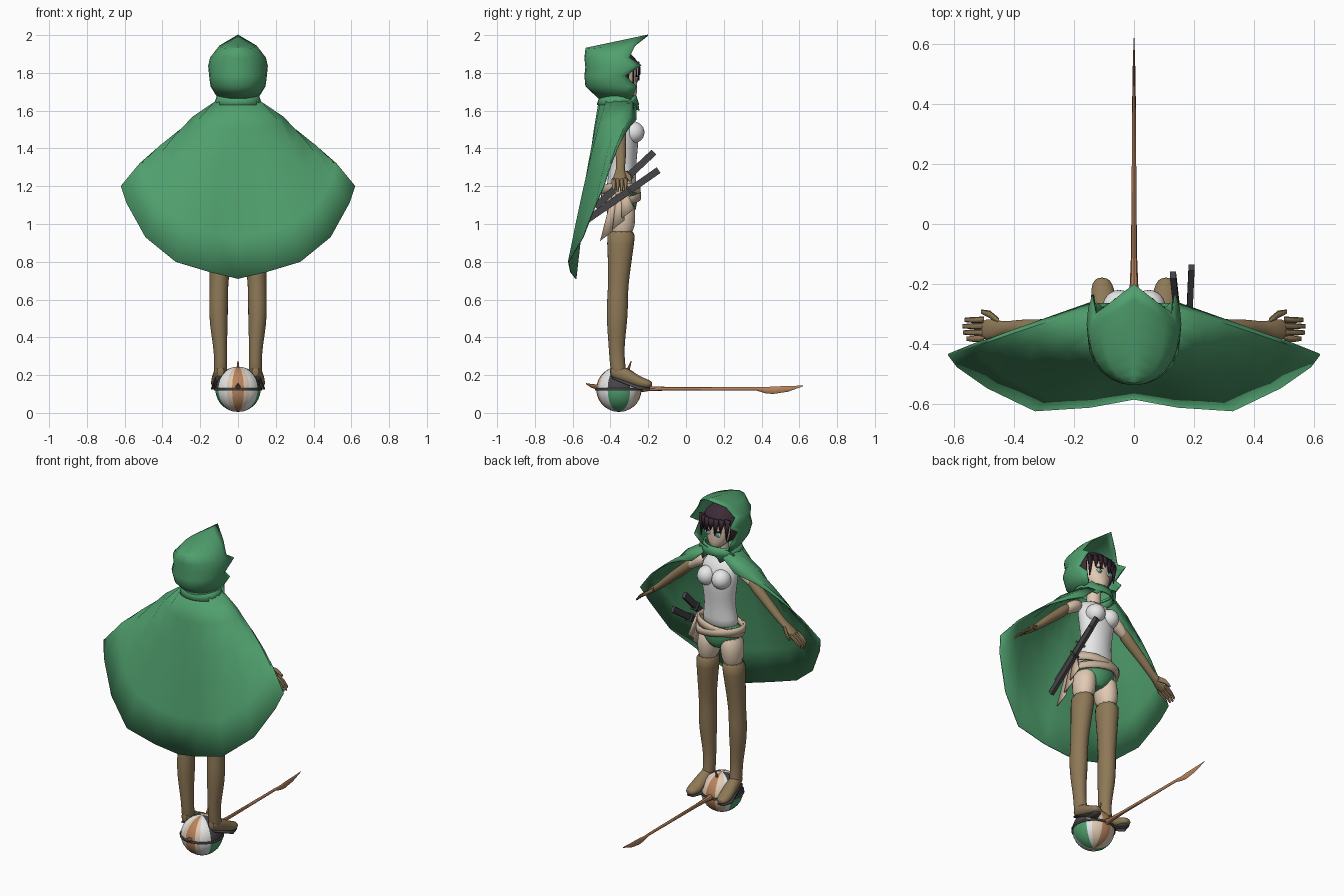
import bpy, bmesh
from math import sin, cos, pi, atan2, radians
from mathutils import Vector

if "Cube" in bpy.data.objects:
    bpy.data.objects.remove(bpy.data.objects["Cube"])


def material(name, r, g, b):
    m = bpy.data.materials.new(name)
    m.use_nodes = True
    m.diffuse_color = (r, g, b, 1)
    m.node_tree.nodes["Principled BSDF"].inputs["Base Color"].default_value = (r, g, b, 1)
    return m


GREEN = material("cloak green", .08, .35, .155)
BROWN = material("glove brown", .27, .19, .095)
SKIN = material("skin", .75, .59, .45)
WHITE = material("white cloth", .8, .8, .8)
CREAM = material("sash cream", .62, .48, .35)
DARK = material("dark grey", .06, .06, .065)
HAIR = material("hair plum", .045, .025, .038)
WOOD = material("wood", .48, .23, .11)
IRIS = material("iris green", .1, .45, .3)


def build(name, bm, mats, mirror=False, subsurf=0, thick=0, angle=40):
    """Turn a bmesh into an object with its modifiers."""
    bmesh.ops.recalc_face_normals(bm, faces=bm.faces)
    me = bpy.data.meshes.new(name)
    bm.to_mesh(me)
    bm.free()
    for m in mats:
        me.materials.append(m)
    me.shade_smooth()
    me.set_sharp_from_angle(angle=radians(angle))
    ob = bpy.data.objects.new(name, me)
    bpy.context.collection.objects.link(ob)
    if mirror:
        ob.modifiers.new("Mirror", "MIRROR").merge_threshold = .002
    if thick:
        s = ob.modifiers.new("Solidify", "SOLIDIFY")
        s.thickness, s.offset = thick, 0
    if subsurf:
        s = ob.modifiers.new("Subdivision", "SUBSURF")
        s.levels = s.render_levels = subsurf
    return ob


def grid(name, rows, mat, closed=False, caps=False, **kw):
    """Skin rows of points with quads."""
    bm = bmesh.new()
    vs = [[bm.verts.new(p) for p in row] for row in rows]
    n = len(rows[0])
    for a, b in zip(vs, vs[1:]):
        for i in range(n if closed else n - 1):
            j = (i + 1) % n
            bm.faces.new((a[i], a[j], b[j], b[i]))
    if caps:
        bm.faces.new(vs[0])
        bm.faces.new(vs[-1])
    return build(name, bm, [mat], **kw)


def loft(name, rings, mat, axis="z", sides=12, **kw):
    """Elliptical sections (x, y, z, radius, radius) across one axis."""
    rows = []
    for x, y, z, a, b in rings:
        row = []
        for i in range(sides):
            u, v = a * cos(2 * pi * i / sides), b * sin(2 * pi * i / sides)
            d = {"z": (u, v, 0), "x": (0, u, v), "y": (u, 0, v)}[axis]
            row.append(Vector((x, y, z)) + Vector(d))
        rows.append(row)
    return grid(name, rows, mat, closed=True, caps=True, **kw)


def ellipsoid(name, c, r, mat, rule=None, cut=None, mats=None, **kw):
    bm = bmesh.new()
    bmesh.ops.create_uvsphere(bm, u_segments=24, v_segments=14, radius=1)
    for v in bm.verts:
        v.co = Vector(c) + Vector([p * q for p, q in zip(v.co, r)])
    if cut:
        gone = [f for f in bm.faces if cut(f.calc_center_median())]
        bmesh.ops.delete(bm, geom=gone, context="FACES")
    if rule:
        for f in bm.faces:
            f.material_index = rule(f.calc_center_median() - Vector(c))
    return build(name, bm, mats or [mat], **kw)


def plate(name, pts, mat, thick=.008, **kw):
    bm = bmesh.new()
    bm.faces.new([bm.verts.new(p) for p in pts])
    return build(name, bm, [mat], thick=thick, **kw)


def band(name, c, rx, ry, h, mat, tilt=0, flare=0, **kw):
    """Upright strip around the body, tilted sideways."""
    ang = [2 * pi * i / 24 for i in range(24)]
    rows = [[(c[0] + (rx + flare * k) * cos(a), c[1] + (ry + flare * k) * sin(a),
              c[2] + k * h / 2 + tilt * cos(a)) for a in ang] for k in (-1, 0, 1)]
    return grid(name, rows, mat, closed=True, **kw)


# Cloak: neck ring, shoulder ring and hem, from the front opening to the back seam
neck = [Vector((.12 * sin(a), -.36 + .1 * cos(a), 1.65))
        for a in [radians(20 + 160 * i / 6) for i in range(7)]]
shoulder = [(.15, -.265, 1.55), (.2, -.3, 1.57), (.24, -.36, 1.565), (.22, -.42, 1.54),
            (.16, -.46, 1.52), (.08, -.48, 1.5), (0, -.485, 1.5)]
hem = [(.52, -.395, 1.32), (.62, -.435, 1.2), (.59, -.475, 1.11), (.49, -.545, .93),
       (.33, -.622, .8), (.147, -.61, .745), (0, -.583, .71)]
rows = [neck]
for t in (0, .25, .5, .75, 1):
    rows.append([Vector(s).lerp(Vector(e), t) + Vector((0, 0, .03 * sin(pi * t)))
                 for s, e in zip(shoulder, hem)])
grid("cloak", rows, GREEN, mirror=True, thick=.006)
band("cloak_collar", (0, -.36, 1.655), .115, .1, .05, GREEN, flare=-.008, thick=.01)
plate("collar_flap", [(0, -.26, 1.66), (.09, -.27, 1.68), (.12, -.31, 1.64),
                      (.06, -.25, 1.6)], GREEN, mirror=True)

# Hood: rows of height, half width, back, front edge and forward lift
rows = []
for z, w, back, front, lift in [(1.66, .1, -.455, -.29, 0), (1.73, .143, -.53, -.262, 0),
                                (1.785, .15, -.535, -.32, 0), (1.83, .155, -.53, -.235, .01),
                                (1.88, .145, -.535, -.3, 0), (1.925, .1, -.53, -.27, .02),
                                (1.93, 0, -.53, -.2, .07)]:
    row = []
    for i in range(9):
        a = .66 * pi * i / 8
        t = (1 - cos(a)) / (1 - cos(.66 * pi))
        row.append((w * sin(a), back + (front - back) * t, z + lift * t))
    rows.append(row)
grid("hood", rows, GREEN, mirror=True, thick=.006, angle=60)

# Head, hair and face
loft("head", [(0, -.3, 1.665, .02, .03), (0, -.315, 1.69, .055, .06), (0, -.335, 1.74, .085, .08),
              (0, -.345, 1.8, .093, .09), (0, -.345, 1.87, .08, .08),
              (0, -.345, 1.9, .03, .03)], SKIN, subsurf=1)
ellipsoid("hair", (0, -.355, 1.8), (.112, .108, .118), HAIR, thick=.006,
          cut=lambda p: p.z < 1.7 or (p.y > -.31 and p.z < 1.83))
for i, drop in enumerate([.1, .05, .07, .04, .06, .05, .11]):
    x = (i - 3) * .029
    y = -.246 - 4.5 * x * x
    plate("hair_bang", [(x - .018, y - .006, 1.86), (x + .018, y - .006, 1.86),
                        (x + .016, y, 1.83), (x + .004, y, 1.83 - drop),
                        (x - .016, y, 1.83)], HAIR)
ellipsoid("eye_white", (.037, -.261, 1.765), (.019, .005, .015), WHITE, mirror=True)
ellipsoid("iris", (.036, -.258, 1.765), (.011, .004, .015), IRIS, mirror=True)
plate("eyelash", [(.015, -.252, 1.779), (.058, -.266, 1.779), (.056, -.264, 1.785),
                  (.02, -.252, 1.786)], HAIR, thick=.004, mirror=True)
loft("neck", [(0, -.355, 1.56, .045, .04), (0, -.35, 1.7, .04, .04)], SKIN)

# Torso and hips
loft("white_top", [(0, -.345, 1.16, .126, .085), (0, -.34, 1.23, .107, .077),
                   (0, -.335, 1.31, .095, .072), (0, -.33, 1.4, .107, .077),
                   (0, -.33, 1.48, .12, .082), (0, -.345, 1.55, .12, .07),
                   (0, -.36, 1.6, .08, .05)], WHITE, sides=16, subsurf=1)
ellipsoid("chest", (.05, -.28, 1.485), (.056, .06, .058), WHITE, mirror=True)
loft("green_briefs", [(0, -.345, 1.03, .035, .06), (0, -.345, 1.08, .11, .085),
                      (0, -.345, 1.14, .14, .09), (0, -.345, 1.2, .118, .08)],
     GREEN, sides=16, subsurf=1)
band("upper_sash", (0, -.345, 1.175), .143, .096, .045, CREAM, tilt=.02, thick=.015)
band("lower_sash", (0, -.345, 1.15), .15, .098, .04, CREAM, tilt=-.025, thick=.015)

# Sash knot and hanging tails
ellipsoid("sash_knot", (.152, -.35, 1.17), (.022, .03, .03), CREAM)
for top, low, z in [(-.37, -.445, .91), (-.35, -.38, .97), (-.33, -.33, 1.03)]:
    plate("sash_tail", [(.155, top - .015, 1.18), (.155, top + .015, 1.18),
                        (.175, low + .055, z + .05), (.185, low - .01, z)], CREAM, thick=.009)

# Legs, tall boots and dark soles
loft("thigh", [(.075, -.345, 1.13, .06, .08), (.079, -.343, 1.05, .07, .078),
               (.085, -.342, .93, .062, .074)], SKIN, mirror=True, subsurf=1)
loft("boot_leg", [(.086, -.342, .97, .068, .08), (.09, -.345, .92, .066, .077),
                  (.1, -.355, .72, .053, .057), (.102, -.362, .63, .05, .056),
                  (.104, -.364, .53, .053, .06), (.1, -.367, .42, .045, .05),
                  (.092, -.368, .32, .035, .041), (.092, -.36, .23, .037, .043),
                  (.094, -.35, .19, .035, .04)], BROWN, mirror=True, subsurf=1)
loft("boot_foot", [(.092, -.405, .22, .02, .025), (.093, -.37, .215, .036, .045),
                   (.098, -.3, .19, .04, .045), (.103, -.24, .158, .044, .033),
                   (.106, -.195, .152, .036, .024), (.107, -.178, .152, .015, .012)],
     BROWN, axis="y", mirror=True, subsurf=1)
plate("boot_sole", [(.065, -.39, .185), (.118, -.39, .185), (.142, -.25, .128),
                    (.125, -.19, .128), (.085, -.19, .128), (.065, -.25, .128)],
      DARK, thick=.009, mirror=True)

# Arms, long gloves and hands
loft("shoulder_skin", [(.1, -.35, 1.54, .03, .035), (.15, -.35, 1.535, .04, .045),
                       (.23, -.35, 1.47, .034, .04)], SKIN, axis="x", mirror=True, subsurf=1)
loft("glove_arm", [(.19, -.35, 1.5, .037, .045), (.25, -.35, 1.45, .035, .042),
                   (.33, -.345, 1.38, .028, .037), (.38, -.345, 1.335, .028, .034),
                   (.44, -.348, 1.28, .021, .024), (.47, -.35, 1.258, .036, .022),
                   (.515, -.354, 1.225, .037, .016)], BROWN, axis="x", mirror=True, subsurf=1)
for i in range(4):
    y, reach = -.383 + i * .021, (-.012, 0, .002, -.005)[i]
    loft("finger", [(.5, y, 1.235, .011, .012), (.54, y, 1.208, .01, .011),
                    (.57 + reach, y, 1.175 - reach, .007, .007)],
         BROWN, axis="x", sides=8, mirror=True)
loft("thumb", [(.45, -.33, 1.27, .016, .016), (.48, -.302, 1.25, .013, .013),
               (.51, -.292, 1.225, .007, .007)], BROWN, axis="x", sides=8, mirror=True)


# Two sheathed blades at the left hip
def blade(name, start, end):
    p, q = Vector(start), Vector(end)
    d = (q - p).normalized()
    up = d.cross(Vector((1, 0, 0))).normalized() * .018
    side = Vector((.01, 0, 0))
    rows = [[c + up + side, c + up - side, c - up - side, c - up + side] for c in (p, q)]
    grid(name, rows, DARK, closed=True, caps=True)
    m = p.lerp(q, .4)
    grid(name + "_guard", [[c + (w + side * e) for w, e in
                            ((up * 1.4, 2), (up * 1.4, -2), (up * -1.4, -2), (up * -1.4, 2))]
                           for c in (m, m + d * .012)], DARK, closed=True, caps=True)


blade("upper_blade", (.13, -.17, 1.38), (.165, -.48, 1.09))
blade("lower_blade", (.192, -.145, 1.285), (.175, -.52, 1.025))


# Patchwork ball, its ring and spikes
def patch(p):
    a = abs(atan2(p.x, -p.y))
    if pi * .3 < a < pi * .65:
        return 1 if p.z < 0 else 2
    if a < pi * .1 or a > pi * .9:
        return 3
    return 0 if a < pi * .2 or a > pi * .75 else 4


C = (0, -.355, .125)
ellipsoid("ball", C, (.12, .12, .12), SKIN, rule=patch, mats=[SKIN, GREEN, DARK, WOOD, WHITE])
band("ball_ring", C, .122, .122, .012, DARK, thick=.008)
loft("top_spike", [(0, -.31, .22, .01, .01), (0, -.29, .275, .003, .003)], WOOD, sides=8)
loft("back_spike", [(0, -.44, .13, .02, .018), (0, -.5, .143, .01, .01),
                    (0, -.53, .155, .003, .003)], WOOD, axis="y", sides=8)

# Long staff with a flat leaf tip
loft("staff", [(0, -.26, .128, .02, .022), (0, -.2, .128, .014, .013), (0, -.1, .128, .01, .01),
               (0, .37, .128, .006, .009), (0, .42, .12, .006, .016), (0, .46, .12, .005, .02),
               (0, .54, .127, .004, .015), (0, .62, .143, .001, .002)], WOOD, axis="y", sides=8)
